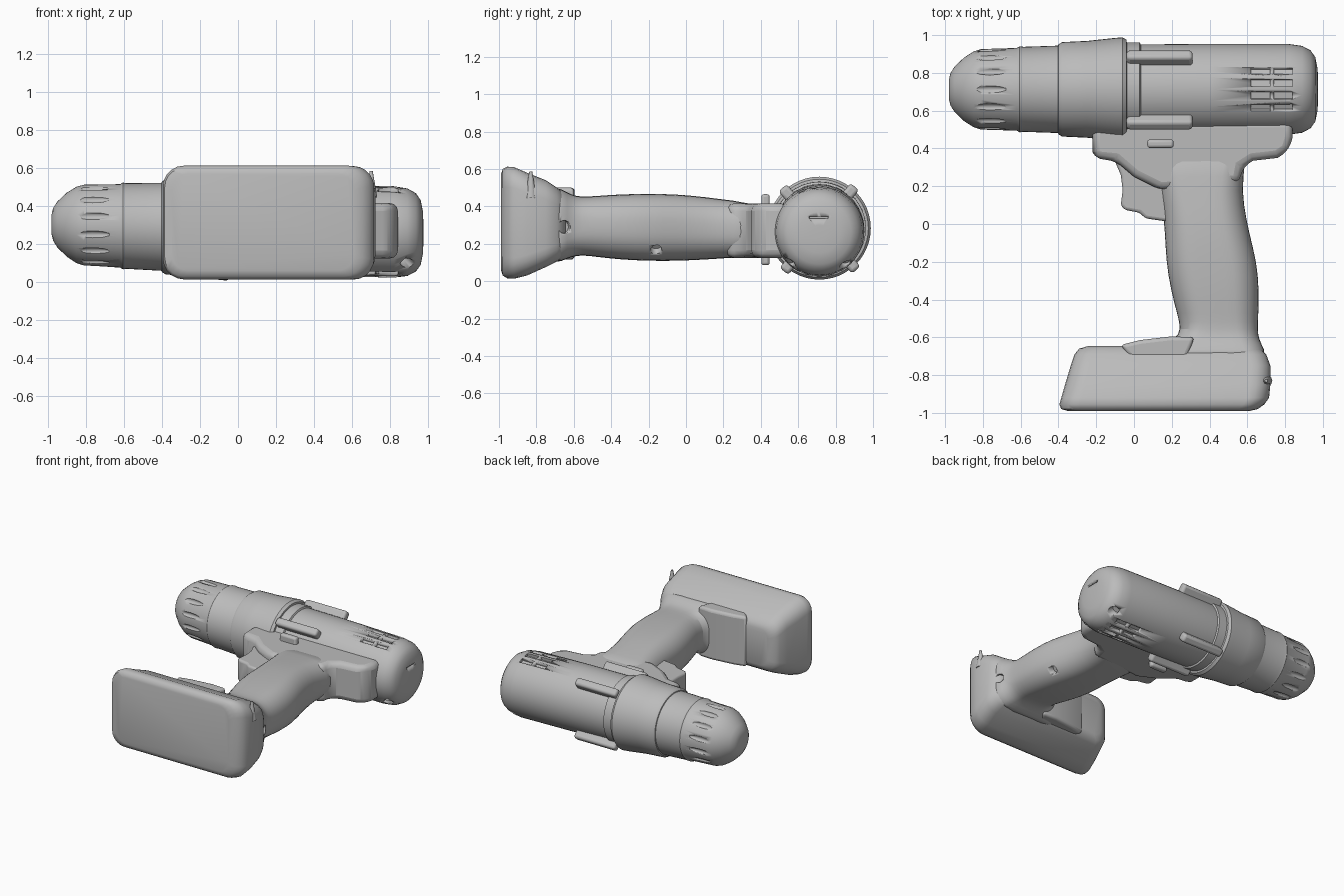
import bpy, bmesh, math
from mathutils import Vector, Matrix

cube = bpy.data.objects.get("Cube")
if cube:
    bpy.data.objects.remove(cube)

mat = bpy.data.materials.new("tool grey")
mat.use_nodes = True
GREY = (0.5, 0.5, 0.5, 1)
mat.diffuse_color = GREY
mat.node_tree.nodes["Principled BSDF"].inputs["Base Color"].default_value = GREY

AXIS_Y = 0.713


def axis(x):
    """Point on the slightly tilted motor axis."""
    return Vector((x, AXIS_Y, 0.282 - 0.022 * x))


def finish(name, bm, bevel=0, subdiv=0, angle=40):
    bmesh.ops.recalc_face_normals(bm, faces=bm.faces)
    mesh = bpy.data.meshes.new(name)
    bm.to_mesh(mesh)
    bm.free()
    mesh.materials.append(mat)
    ob = bpy.data.objects.new(name, mesh)
    bpy.context.collection.objects.link(ob)
    if bevel:
        mod = ob.modifiers.new("Bevel", "BEVEL")
        mod.width, mod.segments = bevel, 3
    if subdiv:
        ob.modifiers.new("Subdivision", "SUBSURF").levels = subdiv
        ob.modifiers["Subdivision"].render_levels = subdiv
    bpy.ops.object.select_all(action="DESELECT")
    bpy.context.view_layer.objects.active = ob
    ob.select_set(True)
    bpy.ops.object.shade_smooth_by_angle(angle=math.radians(angle))
    return ob


def loft(name, rings, **kw):
    bm = bmesh.new()
    loops = [[bm.verts.new(p) for p in ring] for ring in rings]
    n = len(loops[0])
    for a, b in zip(loops, loops[1:]):
        for i in range(n):
            j = (i + 1) % n
            bm.faces.new((a[i], a[j], b[j], b[i]))
    bm.faces.new(loops[0])
    bm.faces.new(loops[-1])
    return finish(name, bm, **kw)


def turned(name, profile, n=48):
    rings = []
    for x, r in profile:
        rings.append([axis(x) + Vector((0, r * math.cos(t), r * math.sin(t)))
                      for t in (math.tau * i / n for i in range(n))])
    return loft(name, rings, angle=32)


def rounded(y, x0, x1, z0, z1, r, steps=5):
    """Rounded rectangle in the plane of constant y."""
    pts = []
    corners = ((x1 - r, z1 - r), (x0 + r, z1 - r), (x0 + r, z0 + r), (x1 - r, z0 + r))
    for q, (cx, cz) in enumerate(corners):
        for s in range(steps + 1):
            t = math.pi / 2 * (q + s / steps)
            pts.append(Vector((cx + r * math.cos(t), y, cz + r * math.sin(t))))
    return pts


def prism(name, outline, z0, z1, bevel):
    bm = bmesh.new()
    face = bm.faces.new([bm.verts.new((x, y, z0)) for x, y in outline])
    top = bmesh.ops.extrude_face_region(bm, geom=[face])["geom"]
    bmesh.ops.translate(bm, verts=[v for v in top if isinstance(v, bmesh.types.BMVert)],
                        vec=(0, 0, z1 - z0))
    return finish(name, bm, bevel=bevel)


def box(bm, size, matrix):
    bmesh.ops.create_cube(bm, size=1, matrix=matrix @ Matrix.Diagonal((*size, 1)))


def around(x, r, degrees):
    """Placement at radius r about the motor axis, local z pointing outward."""
    return (Matrix.Translation(axis(x)) @ Matrix.Rotation(math.radians(degrees), 4, "X")
            @ Matrix.Translation((0, 0, r)))


def cut(target, bm):
    cutter = finish("cutter", bm)
    cutter.hide_render = True
    mod = target.modifiers.new("Cut", "BOOLEAN")
    mod.operation, mod.solver, mod.object = "DIFFERENCE", "EXACT", cutter
    bpy.context.view_layer.objects.active = target
    bpy.ops.object.select_all(action="DESELECT")
    target.select_set(True)
    for m in [m.name for m in target.modifiers]:
        bpy.ops.object.modifier_apply(modifier=m)
    bpy.data.objects.remove(cutter)


def hole(bm, point, direction, r=0.03, depth=0.08):
    turn = Vector(direction).to_track_quat("Z", "Y").to_matrix().to_4x4()
    bmesh.ops.create_cone(bm, cap_ends=True, segments=16, radius1=r, radius2=r,
                          depth=depth, matrix=Matrix.Translation(point) @ turn)


# Chuck with finger grooves
chuck = turned("chuck", [(-0.98, 0.05), (-0.972, 0.085), (-0.95, 0.12), (-0.9, 0.168),
                         (-0.85, 0.2), (-0.81, 0.213), (-0.62, 0.219), (-0.605, 0.228),
                         (-0.585, 0.225), (-0.38, 0.232)])
bm = bmesh.new()
for i in range(14):
    place = around(-0.765, 0.219, i * 360 / 14)
    bmesh.ops.create_uvsphere(bm, u_segments=10, v_segments=8, radius=1,
                              matrix=place @ Matrix.Diagonal((0.095, 0.02, 0.018, 1)))
cut(chuck, bm)

# Gearbox collar
turned("gearbox_collar", [(-0.41, 0.21), (-0.4, 0.238), (-0.38, 0.25), (-0.25, 0.256),
                          (-0.1, 0.272), (-0.06, 0.275), (-0.04, 0.262), (-0.035, 0.23)])

# Motor housing with cooling slots and screw holes
housing = turned("motor_housing", [(-0.06, 0.23), (0.0, 0.237), (0.4, 0.241), (0.82, 0.24),
                                   (0.89, 0.23), (0.935, 0.206), (0.96, 0.17), (0.972, 0.11),
                                   (0.975, 0.04)])
bm = bmesh.new()
for side in (0, 180):
    for slot in (-24, -8, 8, 24):
        for x in (0.67, 0.79):
            box(bm, (0.1, 0.038, 0.05), around(x, 0.24, side + slot))
for y in (0.555, 0.85):
    hole(bm, (0.9, y, 0.09), (0.7, 0, -0.7))
box(bm, (0.03, 0.1, 0.012), Matrix.Translation((0.975, 0.71, 0.34)))
cut(housing, bm)

# Four side lugs and the raised band behind the collar
bm = bmesh.new()
for a in (42, -40, 140, -138):
    box(bm, (0.35, 0.06, 0.11), around(0.135, 0.24, a))
finish("side_lugs", bm, bevel=0.018)
turned("housing_band", [(-0.05, 0.23), (-0.04, 0.249), (0.03, 0.249), (0.04, 0.23)])

# Spine under the motor that carries the handle
prism("handle_shoulder", [(-0.22, 0.55), (-0.22, 0.38), (-0.2, 0.345), (-0.1, 0.335),
                          (0.0, 0.25), (0.14, 0.18), (0.56, 0.22), (0.575, 0.3),
                          (0.63, 0.335), (0.76, 0.35), (0.82, 0.39), (0.84, 0.46),
                          (0.84, 0.55)], 0.125, 0.415, 0.045)

# Trigger
prism("trigger", [(-0.16, 0.38), (-0.1, 0.33), (-0.07, 0.26), (-0.06, 0.18), (-0.07, 0.1),
                  (-0.05, 0.075), (0.03, 0.06), (0.06, 0.03), (0.2, 0.01),
                  (0.2, 0.38)], 0.19, 0.36, 0.02)

# Direction switch, reaching through both sides
bm = bmesh.new()
box(bm, (0.14, 0.045, 0.38), Matrix.Translation((0.14, 0.425, 0.275)))
finish("direction_switch", bm, bevel=0.015)

# Grip with screw holes
grip = loft("grip", [rounded(*s) for s in (
    (0.42, 0.1, 0.62, 0.14, 0.41, 0.11), (0.25, 0.12, 0.57, 0.125, 0.43, 0.13),
    (0.1, 0.15, 0.58, 0.115, 0.45, 0.14), (-0.05, 0.165, 0.61, 0.108, 0.465, 0.15),
    (-0.2, 0.17, 0.65, 0.108, 0.467, 0.15), (-0.35, 0.195, 0.662, 0.115, 0.465, 0.15),
    (-0.48, 0.23, 0.658, 0.13, 0.455, 0.14), (-0.56, 0.25, 0.655, 0.14, 0.45, 0.13),
    (-0.61, 0.22, 0.66, 0.13, 0.46, 0.12), (-0.66, 0.1, 0.69, 0.11, 0.49, 0.12),
    (-0.74, 0.08, 0.71, 0.08, 0.52, 0.1))], subdiv=1)
bm = bmesh.new()
hole(bm, (0.6, -0.16, 0.17), (0.7, 0, -0.6))
hole(bm, (0.66, -0.655, 0.29), (1, 0.2, 0), 0.035)
cut(grip, bm)

# Battery pack
loft("battery", [rounded(*s) for s in (
    (-0.99, -0.35, 0.61, 0.06, 0.57, 0.09), (-0.98, -0.385, 0.655, 0.03, 0.6, 0.1),
    (-0.955, -0.395, 0.69, 0.015, 0.612, 0.11), (-0.92, -0.385, 0.715, 0.013, 0.61, 0.11),
    (-0.85, -0.365, 0.722, 0.03, 0.58, 0.11), (-0.75, -0.335, 0.722, 0.075, 0.54, 0.1),
    (-0.69, -0.315, 0.7, 0.105, 0.5, 0.09), (-0.66, -0.29, 0.67, 0.125, 0.475, 0.08),
    (-0.645, -0.24, 0.64, 0.16, 0.44, 0.06))], angle=50)

# Battery latch and rear tab
prism("battery_latch", [(-0.07, -0.64), (-0.02, -0.71), (0.28, -0.71), (0.32, -0.6),
                        (0.2, -0.595), (0.03, -0.615)], 0.115, 0.5, 0.02)
bm = bmesh.new()
bmesh.ops.create_cone(bm, cap_ends=True, segments=12, radius1=0.032, radius2=0.008,
                      depth=0.14, matrix=Matrix.Translation((0.7, -0.83, 0.515)))
finish("battery_tab", bm)
